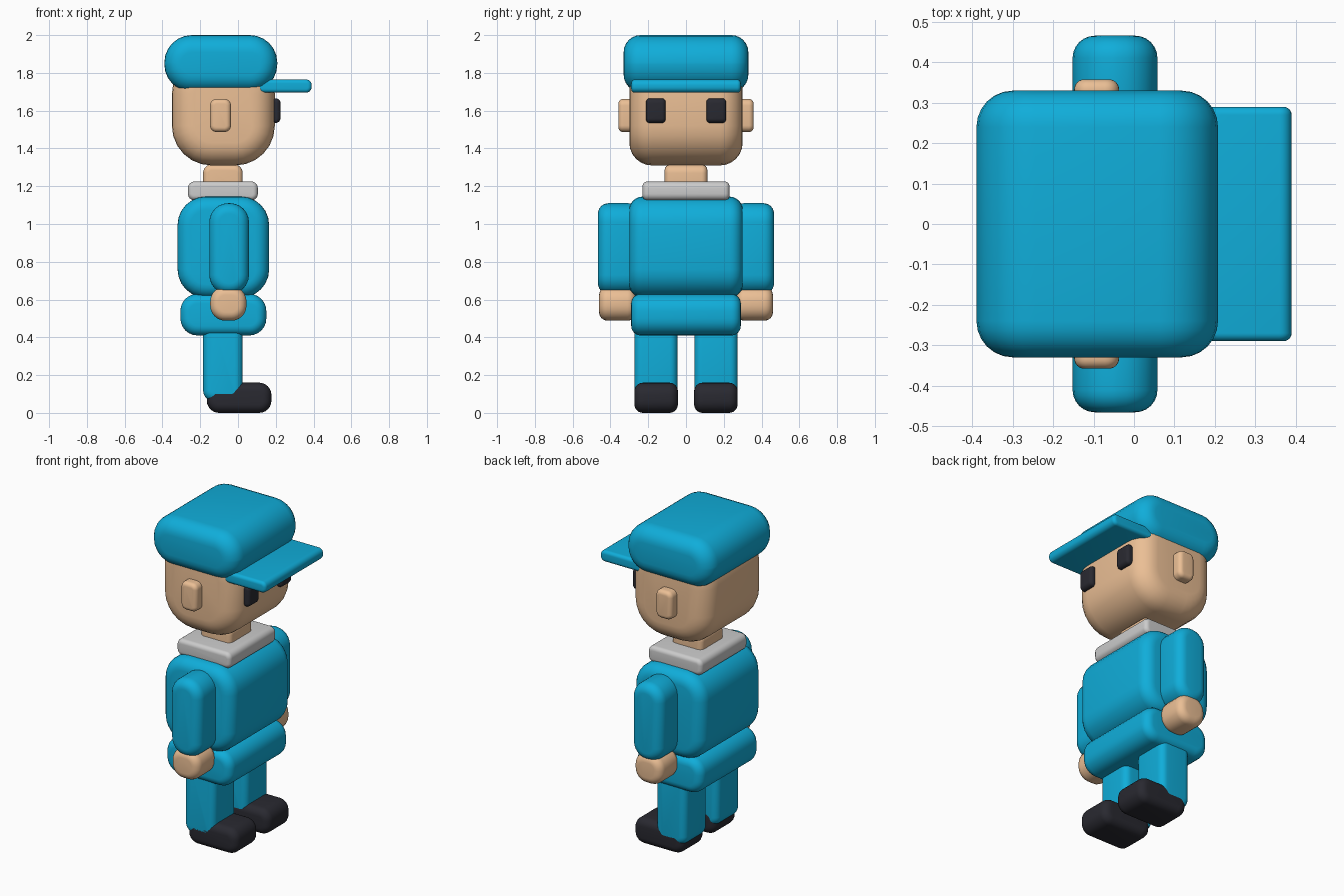
import bpy, bmesh
from math import sin, cos, pi

if "Cube" in bpy.data.objects:
    bpy.data.objects.remove(bpy.data.objects["Cube"])

SEG = 6


def material(name, rgb):
    m = bpy.data.materials.new(name)
    m.diffuse_color = (*rgb, 1)
    m.use_nodes = True
    m.node_tree.nodes["Principled BSDF"].inputs["Base Color"].default_value = m.diffuse_color
    return m


BLUE = material("blue cloth", (0.005, 0.42, 0.70))
SKIN = material("skin", (0.83, 0.52, 0.30))
DARK = material("dark", (0.022, 0.022, 0.03))


def outline(hx, hz, r):
    """Rounded rectangle in the xz plane, counted around its four corners."""
    pts = []
    for q, (sx, sz) in enumerate(((1, 1), (-1, 1), (-1, -1), (1, -1))):
        for i in range(SEG + 1):
            a = (q + i / SEG) * pi / 2
            pts.append((sx * (hx - r) + r * cos(a), sz * (hz - r) + r * sin(a)))
    return pts


def pad(name, x, y, z, r, b, mat=None):
    """Rounded profile (radius r) extruded along y, with ends rounded by b."""
    hx, hy, hz = [(v[1] - v[0]) / 2 for v in (x, y, z)]
    bm = bmesh.new()
    steps = [(b * (1 - cos(t)), hy - b * (1 - sin(t)))
             for t in (i * pi / 2 / SEG for i in range(SEG + 1))]
    levels = [(d, -yy) for d, yy in reversed(steps)] + steps
    rings = [[bm.verts.new((px, yy, pz)) for px, pz in outline(hx - d, hz - d, r - d)]
             for d, yy in levels]
    n = len(rings[0])
    for low, high in zip(rings, rings[1:]):
        for i in range(n):
            j = (i + 1) % n
            bm.faces.new((low[i], low[j], high[j], high[i]))
    bm.faces.new(rings[0])
    bm.faces.new(rings[-1])
    bmesh.ops.recalc_face_normals(bm, faces=bm.faces)
    me = bpy.data.meshes.new(name)
    bm.to_mesh(me)
    bm.free()
    ob = bpy.data.objects.new(name, me)
    bpy.context.collection.objects.link(ob)
    ob.location = [(v[0] + v[1]) / 2 for v in (x, y, z)]
    if mat:
        me.materials.append(mat)
    bpy.ops.object.select_all(action='DESELECT')
    ob.select_set(True)
    bpy.context.view_layer.objects.active = ob
    bpy.ops.object.shade_smooth_by_angle(angle=pi / 6)
    return ob


# Cap and brim
pad("cap", (-.39, .208), (-.33, .33), (1.70, 2.0), .145, .09, BLUE)
pad("cap_brim", (.10, .39), (-.29, .29), (1.695, 1.765), .03, .02, BLUE)

# Head, neck, collar
pad("head", (-.35, .195), (-.30, .30), (1.31, 1.90), .21, .12, SKIN)
pad("neck", (-.185, .025), (-.113, .113), (1.15, 1.315), .045, .03, SKIN)
pad("collar", (-.265, .105), (-.23, .23), (1.125, 1.225), .035, .025)

# Body
pad("torso", (-.32, .165), (-.30, .30), (.61, 1.145), .15, .07, BLUE)
pad("hips", (-.305, .15), (-.29, .29), (.41, .63), .09, .05, BLUE)

# Paired parts
for side, s in (("right", -1), ("left", 1)):
    def span(inner, outer):
        return sorted((s * inner, s * outer))
    pad(side + "_ear", (-.148, -.037), span(.25, .358), (1.487, 1.662), .035, .025, SKIN)
    pad(side + "_eye", (.15, .225), span(.108, .212), (1.535, 1.665), .025, .02, DARK)
    pad(side + "_arm", (-.152, .058), span(.25, .466), (.63, 1.11), .10, .055, BLUE)
    pad(side + "_hand", (-.147, .045), span(.265, .46), (.488, .67), .08, .045, SKIN)
    pad(side + "_leg", (-.185, .025), span(.045, .273), (.06, .50), .06, .04, BLUE)
    pad(side + "_shoe", (-.165, .177), span(.043, .273), (0, .16), .065, .045, DARK)
